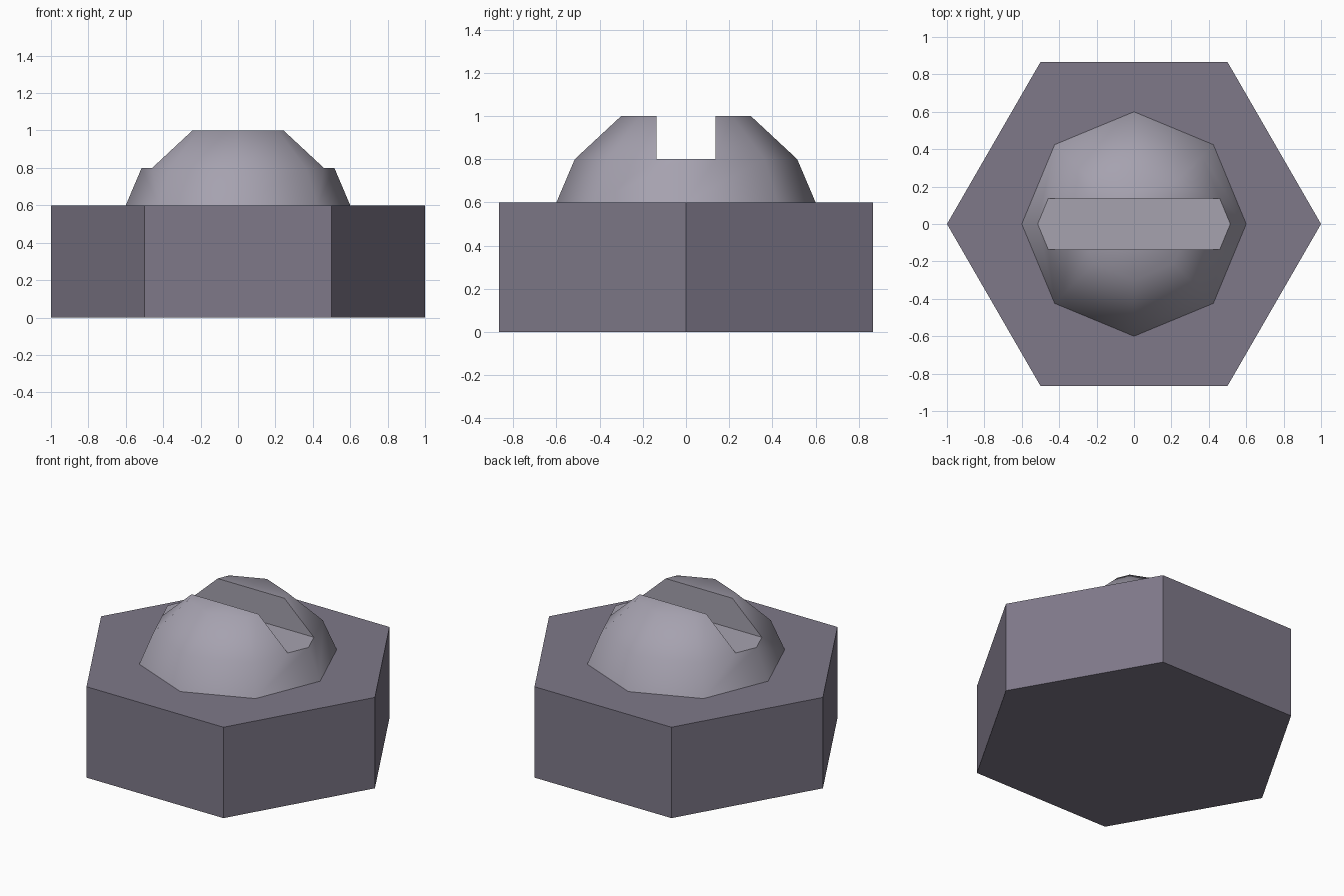
import bpy, bmesh, math

if "Cube" in bpy.data.objects:
    bpy.data.objects.remove(bpy.data.objects["Cube"], do_unlink=True)


def material(name, rgb):
    mat = bpy.data.materials.new(name)
    mat.use_nodes = True
    mat.diffuse_color = (*rgb, 1)
    mat.node_tree.nodes["Principled BSDF"].inputs["Base Color"].default_value = (*rgb, 1)
    return mat


def lathe(name, sides, profile, mat):
    """Closed solid from stacked regular polygons given as (radius, height)."""
    bm = bmesh.new()
    rings = [[bm.verts.new((r * math.cos(math.tau * i / sides),
                            r * math.sin(math.tau * i / sides), z))
              for i in range(sides)] for r, z in profile]
    bm.faces.new(rings[0][::-1])
    bm.faces.new(rings[-1])
    for low, high in zip(rings, rings[1:]):
        for i in range(sides):
            j = (i + 1) % sides
            bm.faces.new((low[i], low[j], high[j], high[i]))
    mesh = bpy.data.meshes.new(name)
    bm.to_mesh(mesh)
    bm.free()
    mesh.materials.append(mat)
    obj = bpy.data.objects.new(name, mesh)
    bpy.context.collection.objects.link(obj)
    return obj


dark_metal = material("dark grey metal", (0.21, 0.19, 0.25))
light_metal = material("light grey metal", (0.38, 0.36, 0.43))

# Hexagonal base
lathe("hex_base", 6, [(1, 0), (1, 0.6)], dark_metal)

# Eight-sided dome
dome = lathe("slotted_dome", 8, [(0.6, 0.6), (0.515, 0.8), (0.3, 1)], light_metal)

# Straight slot across the dome
bpy.ops.mesh.primitive_cube_add(size=1, location=(0, 0, 1.1))
cutter = bpy.context.object
cutter.name = "slot_cutter"
cutter.scale = (2, 0.272, 0.6)
cutter.data.materials.append(light_metal)
cutter.hide_render = True

bpy.ops.object.select_all(action="DESELECT")
dome.select_set(True)
bpy.context.view_layer.objects.active = dome
slot = dome.modifiers.new("slot", "BOOLEAN")
slot.operation = "DIFFERENCE"
slot.solver = "EXACT"
slot.object = cutter
bpy.ops.object.modifier_apply(modifier=slot.name)
bpy.data.objects.remove(cutter, do_unlink=True)

# Soft dome with crisp slot edges
bpy.ops.object.shade_smooth_by_angle(angle=math.radians(50))
